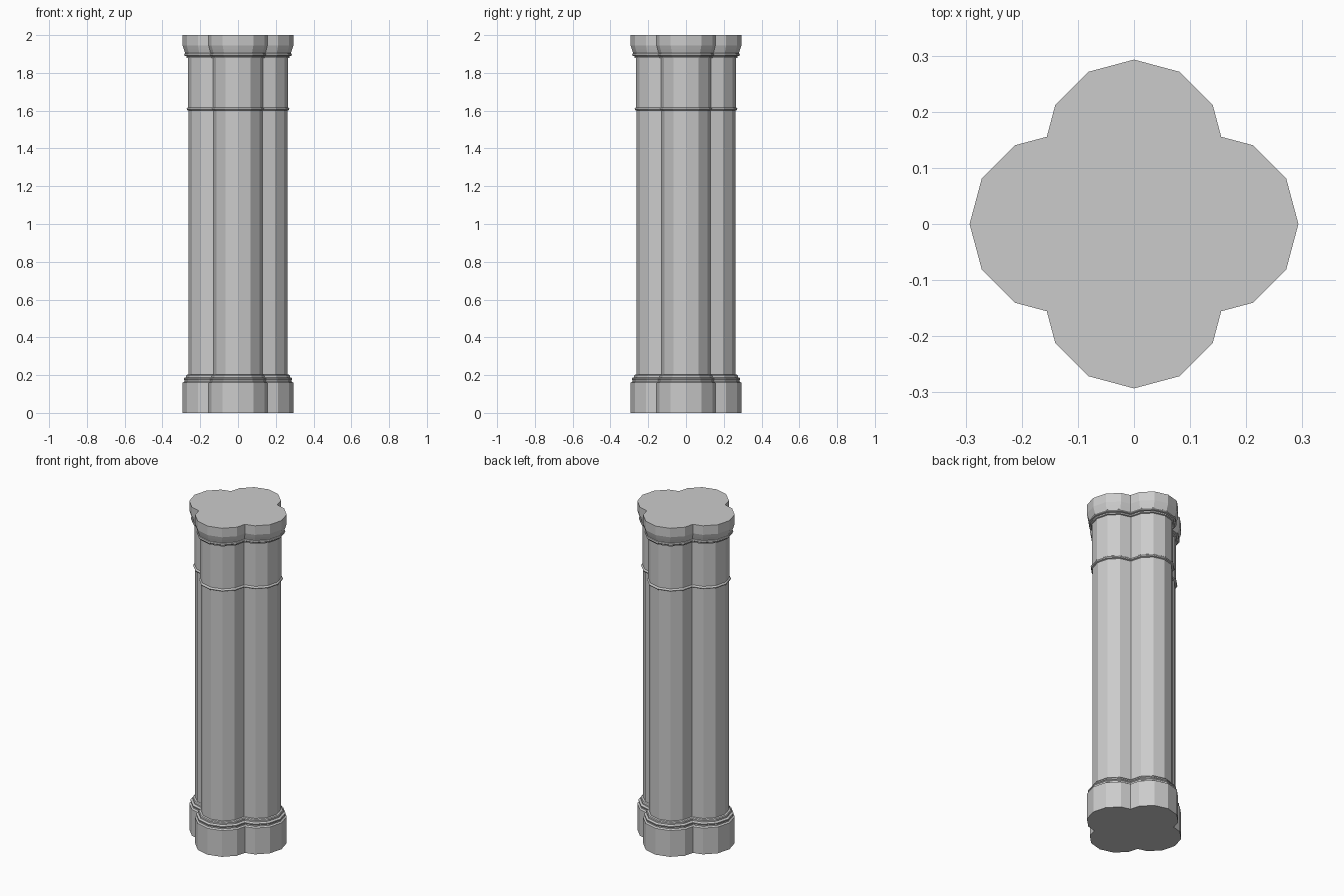
import bpy, bmesh, math

if "Cube" in bpy.data.objects:
    bpy.data.objects.remove(bpy.data.objects["Cube"])

LOBE = 0.131  # distance of each lobe centre from the axis


def section(r):
    """Quatrefoil outline: four 12-sided lobes meeting at diagonal notches."""
    a = (r * math.sin(math.radians(60)), LOBE + r * 0.5)
    b = (r, LOBE)
    t = (a[1] - a[0]) / ((b[0] - a[0]) - (b[1] - a[1]))
    n = a[0] + t * (b[0] - a[0])
    lobe = [(n, n)]
    for deg in (30, 60, 90, 120, 150):
        w = math.radians(deg)
        lobe.append((r * math.cos(w), LOBE + r * math.sin(w)))
    pts = []
    for k in range(4):
        c, s = math.cos(k * math.pi / 2), math.sin(k * math.pi / 2)
        pts += [(x * c - y * s, x * s + y * c) for x, y in lobe]
    return pts


# Moulding profile from the ground up: (lobe radius, height)
profile = [
    (0.162, 0.0), (0.162, 0.160), (0.153, 0.166),       # plinth
    (0.153, 0.174), (0.156, 0.178), (0.156, 0.182), (0.152, 0.186),  # lower bead
    (0.144, 0.188), (0.144, 0.197), (0.140, 0.202), (0.130, 0.204),  # upper bead
    (0.130, 1.600),                                      # shaft
    (0.138, 1.603), (0.141, 1.609), (0.138, 1.615),      # neck ring
    (0.134, 1.618), (0.134, 1.878),                      # necking
    (0.142, 1.880), (0.142, 1.888), (0.152, 1.890),
    (0.154, 1.895), (0.152, 1.902), (0.149, 1.904),      # capital bead
    (0.156, 1.925), (0.162, 1.945), (0.162, 2.0),        # capital
]

bm = bmesh.new()
rings = [[bm.verts.new((x, y, z)) for x, y in section(r)] for r, z in profile]
for lo, hi in zip(rings, rings[1:]):
    for i in range(len(lo)):
        j = (i + 1) % len(lo)
        bm.faces.new((lo[i], lo[j], hi[j], hi[i]))
bm.faces.new(rings[0][::-1])
bm.faces.new(rings[-1])
bmesh.ops.recalc_face_normals(bm, faces=bm.faces)
mesh = bpy.data.meshes.new("clustered_column")
bm.to_mesh(mesh)
bm.free()
bpy.context.collection.objects.link(bpy.data.objects.new("clustered_column", mesh))
